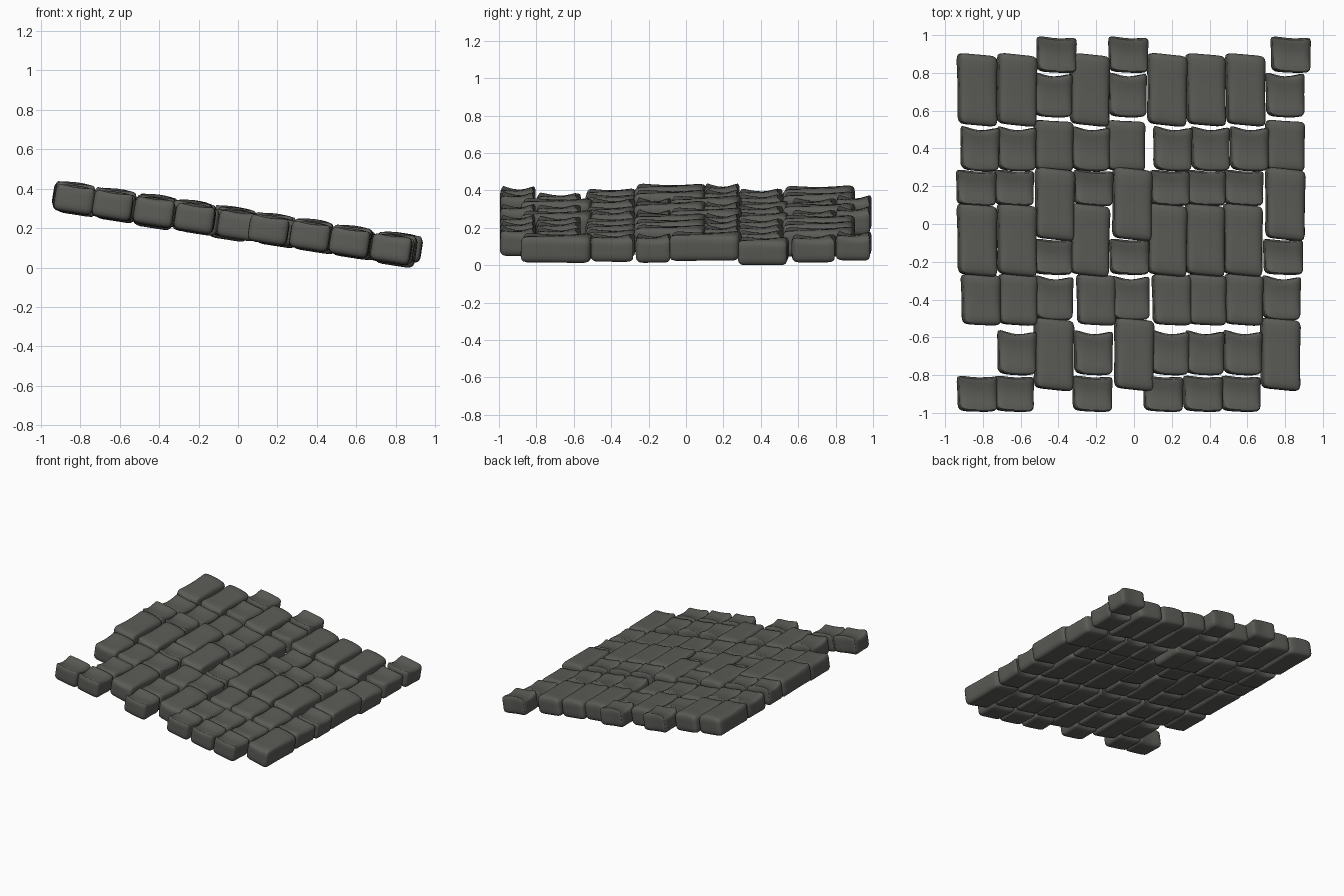
import bpy, bmesh, math, random

if "Cube" in bpy.data.objects:
    bpy.data.objects.remove(bpy.data.objects["Cube"])
random.seed(4)
SLOPE = 0.156

stone_mat = bpy.data.materials.new("dark grey stone")
stone_mat.diffuse_color = (0.105, 0.107, 0.096, 1)
stone_mat.use_nodes = True
stone_mat.node_tree.nodes["Principled BSDF"].inputs["Base Color"].default_value = stone_mat.diffuse_color

def stone_mesh(name, w, l, h, dip, skew, sag):
    """Rounded block: dip = notch in the back end, skew = slanted ends, sag = hollow top."""
    me = bpy.data.meshes.new(name)
    bm = bmesh.new()
    bmesh.ops.create_cube(bm, size=2)
    bmesh.ops.subdivide_edges(bm, edges=bm.edges[:], cuts=9, use_grid_fill=True)
    half, r = (w / 2, l / 2, h / 2), 0.034
    for v in bm.verts:
        u = [math.sin(c * math.pi / 2) for c in v.co]     # cluster loops near the edges
        p = [a * b for a, b in zip(u, half)]
        inner = [max(-(s - r), min(s - r, a)) for a, s in zip(p, half)]
        d = [a - b for a, b in zip(p, inner)]
        n = math.sqrt(sum(c * c for c in d))
        if n > 1e-6:
            p = [b + c / n * r for b, c in zip(inner, d)]
        x, y, z = p
        bow = 1 - u[0] ** 2
        y -= skew * u[0] + dip * bow * max(0, u[1]) + 0.3 * dip * bow * max(0, -u[1])
        x *= 1 - 0.04 * (1 - u[1] ** 2) + 0.02 * u[1]
        if u[2] > 0:
            z -= sag * (1 - u[1] ** 2) * u[2]             # hollow in the top
            z += 0.006 * math.sin(2.2 * u[0] + 1.5 * u[1]) * u[2]
        v.co = (x, y, z)
    for f in bm.faces:
        f.smooth = True
    bm.to_mesh(me)
    bm.free()
    me.materials.append(stone_mat)
    return me

kinds = {
    "long": stone_mesh("long_stone", 0.207, 0.375, 0.142, 0.0, 0.010, 0.004),
    "medium": stone_mesh("medium_stone", 0.205, 0.268, 0.138, 0.004, 0.006, 0.006),
    "square": stone_mesh("square_stone", 0.203, 0.235, 0.140, 0.026, 0.004, 0.016),
    "short": stone_mesh("short_stone", 0.208, 0.190, 0.146, 0.012, 0.004, 0.020),
}

# kind, y centre, height offset, x centres
rows = [
    ("short", 0.90, 0.018, [-0.41, -0.03, 0.83]),
    ("long", 0.71, 0.0, [-0.83, -0.62, -0.235, 0.175, 0.38, 0.59]),
    ("square", 0.69, 0.0, [-0.43, -0.035, 0.80]),
    ("square", 0.405, -0.008, [-0.815, -0.62, -0.23, 0.205, 0.405, 0.61]),
    ("medium", 0.415, -0.016, [-0.425, -0.045, 0.80]),
    ("short", 0.195, 0.014, [-0.835, -0.635, -0.215, 0.19, 0.38, 0.58]),
    ("long", 0.105, 0.010, [-0.42, -0.01, 0.80]),
    ("long", -0.085, 0.010, [-0.83, -0.62, -0.235, 0.175, 0.375, 0.575]),
    ("short", -0.17, 0.0, [-0.43, -0.025, 0.79]),
    ("medium", -0.40, -0.010, [-0.81, -0.615, -0.20, 0.20, 0.385, 0.58]),
    ("square", -0.385, 0.0, [-0.425, -0.02, 0.78]),
    ("square", -0.675, 0.0, [-0.62, -0.215, 0.19, 0.375, 0.575]),
    ("long", -0.69, -0.004, [-0.425, 0.0, 0.775]),
    ("short", -0.895, 0.0, [-0.83, -0.635, -0.22, 0.155, 0.365, 0.565]),
]

# Lay the stones along the sloping path
count = 0
for kind, y, dz, xs in rows:
    for x in xs:
        count += 1
        ob = bpy.data.objects.new(f"{kind}_stone_{count:02d}", kinds[kind])
        ob.location = (x, y, 0.218 - SLOPE * x + dz)
        ob.rotation_euler = (random.uniform(-0.012, 0.012), math.atan(SLOPE),
                             random.uniform(-0.015, 0.015))
        bpy.context.collection.objects.link(ob)

# Rest the lowest stone on z = 0
bpy.context.view_layer.update()
low = min((o.matrix_world @ v.co).z for o in bpy.data.objects for v in o.data.vertices)
for o in bpy.data.objects:
    o.location.z -= low
